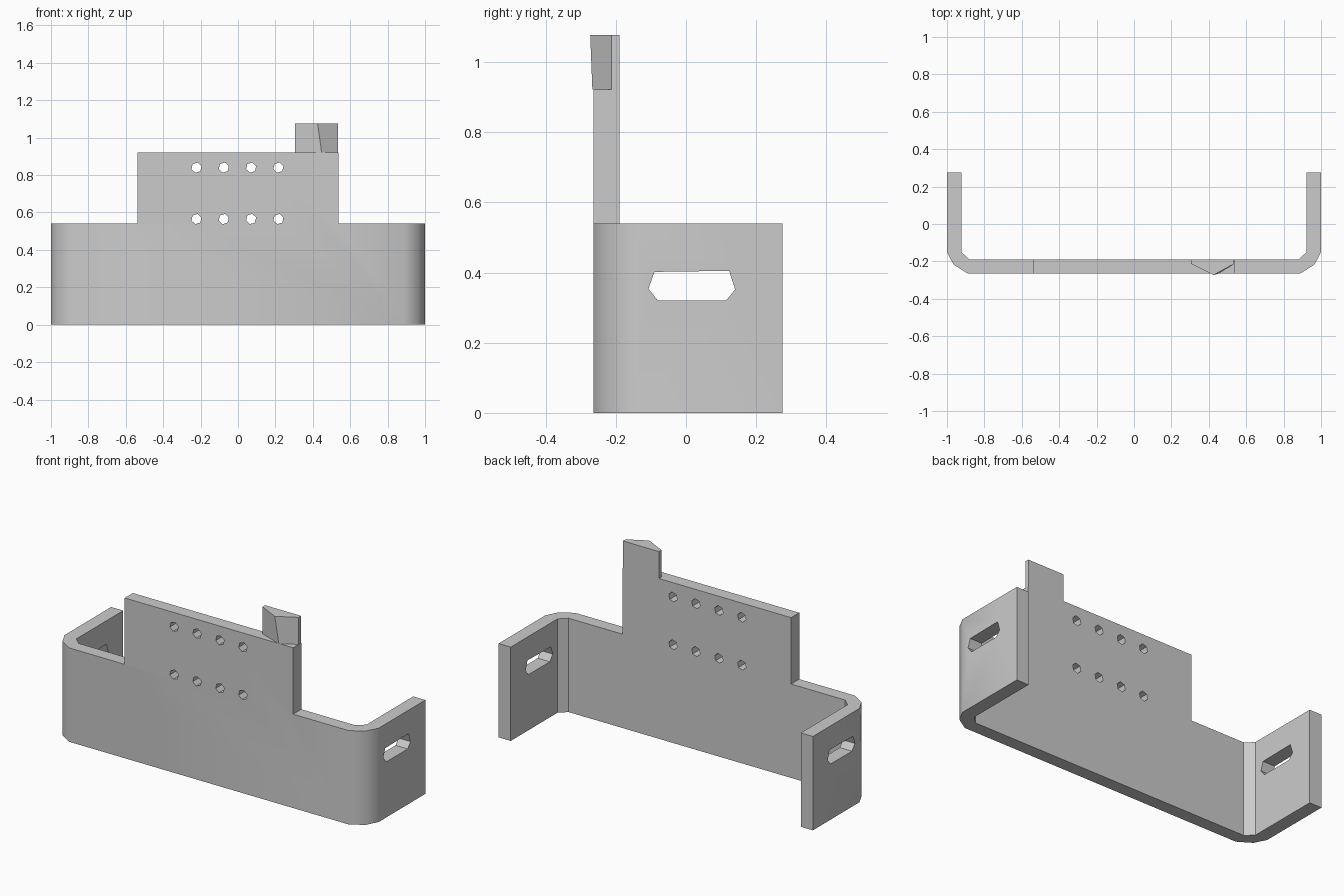
import bpy
import bmesh
from math import cos, sin, tau, radians
from mathutils import Vector

cube = bpy.data.objects.get("Cube")
if cube:
    bpy.data.objects.remove(cube, do_unlink=True)

grey = bpy.data.materials.new("plain grey")
grey.use_nodes = True
GREY = (0.6, 0.6, 0.6, 1)
grey.diffuse_color = GREY
grey.node_tree.nodes["Principled BSDF"].inputs["Base Color"].default_value = GREY


def prism(bm, near, far):
    """Closed solid between two matching loops of points."""
    a = [bm.verts.new(p) for p in near]
    b = [bm.verts.new(p) for p in far]
    n = len(a)
    bm.faces.new(a)
    bm.faces.new(b[::-1])
    for i in range(n):
        j = (i + 1) % n
        bm.faces.new((a[j], a[i], b[i], b[j]))


def extrude(bm, loop, direction):
    prism(bm, loop, [Vector(p) + Vector(direction) for p in loop])


def finish(name, bm):
    bmesh.ops.recalc_face_normals(bm, faces=bm.faces[:])
    mesh = bpy.data.meshes.new(name)
    bm.to_mesh(mesh)
    bm.free()
    mesh.materials.append(grey)
    obj = bpy.data.objects.new(name, mesh)
    bpy.context.collection.objects.link(obj)
    return obj


SHOULDER, PLATE_TOP, TAB_TOP = 0.54, 0.922, 1.077
FRONT, INNER, BACK = -0.264, -0.19, 0.275

# Bent U-shaped body, mirrored about the centre
outer = [(1, BACK), (1, -0.15), (0.965, -0.217), (0.89, FRONT)]
inner = [(0.88, INNER), (0.923, -0.15), (0.923, BACK)]


def flip(points):
    return [(-x, y) for x, y in reversed(points)]


profile = outer + flip(outer) + flip(inner) + inner
bm = bmesh.new()
extrude(bm, [(x, y, 0) for x, y in profile], (0, 0, PLATE_TOP))
bracket = finish("bent_bracket", bm)

# Cutters: side shoulders, wing slots and mounting holes
bm = bmesh.new()
for s in (-1, 1):
    a, b = s * 0.536, s * 1.2
    extrude(bm, [(a, -1, SHOULDER), (b, -1, SHOULDER), (b, -1, 1.2), (a, -1, 1.2)],
            (0, 2, 0))
slot = [(-0.107, 0.354), (-0.09, 0.402), (0.123, 0.405),
        (0.14, 0.352), (0.114, 0.32), (-0.08, 0.32)]
for x in (-1.1, 0.85):
    extrude(bm, [(x, y, z) for y, z in slot], (0.25, 0, 0))
for z in (0.84, 0.565):
    for i in range(4):
        cx = -0.222 + i * 0.146
        ring = [(cx + 0.028 * cos(tau * k / 6 + 0.3), -0.4,
                 z + 0.028 * sin(tau * k / 6 + 0.3)) for k in range(6)]
        extrude(bm, ring, (0, 0.4, 0))
cutter = finish("hole_cutter", bm)
cutter.hide_render = True

cut = bracket.modifiers.new("cutouts", "BOOLEAN")
cut.operation = "DIFFERENCE"
cut.solver = "EXACT"
cut.object = cutter
bpy.context.view_layer.objects.active = bracket
bracket.select_set(True)
bpy.ops.object.modifier_apply(modifier=cut.name)
bpy.data.objects.remove(cutter, do_unlink=True)

# Wedge-shaped tab standing on the plate
def tab_loop(apex_x, apex_y, z):
    return [(0.305, INNER, z), (0.305, -0.213, z), (apex_x, apex_y, z),
            (0.535, -0.213, z), (0.535, INNER, z)]


bm = bmesh.new()
prism(bm, tab_loop(0.447, -0.267, PLATE_TOP), tab_loop(0.425, -0.273, TAB_TOP))
finish("wedge_tab", bm)

# Smooth the rounded outer bends only
bpy.ops.object.shade_smooth_by_angle(angle=radians(36))
